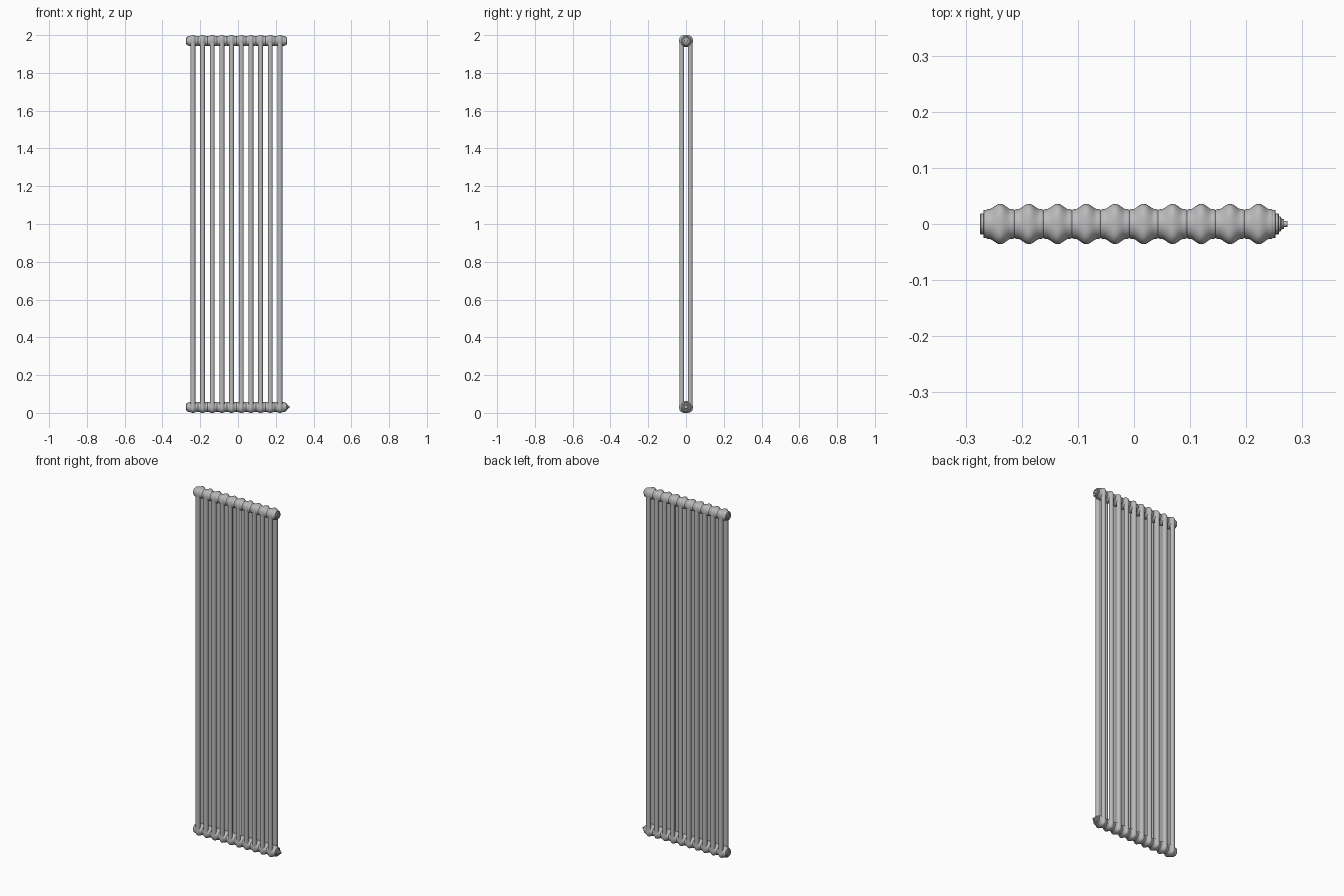
import bpy, bmesh, math
from mathutils import Matrix

cube = bpy.data.objects.get("Cube")
if cube:
    bpy.data.objects.remove(cube)

SECTIONS = 10
PITCH = 0.0512
FIRST_X = -0.2385
LAST_X = FIRST_X + PITCH * (SECTIONS - 1)
HALF = PITCH / 2
LOW, HIGH = 0.031, 1.969
HUB = 0.0265
SEG = 40

paint = bpy.data.materials.new("grey enamel")
paint.use_nodes = True
COLOUR = (0.5, 0.5, 0.51, 1)
paint.diffuse_color = COLOUR
paint.node_tree.nodes["Principled BSDF"].inputs["Base Color"].default_value = COLOUR


def make_mesh(name, bm, angle=35):
    bmesh.ops.recalc_face_normals(bm, faces=bm.faces)
    mesh = bpy.data.meshes.new(name)
    bm.to_mesh(mesh)
    bm.free()
    mesh.materials.append(paint)
    mesh.shade_smooth()
    mesh.set_sharp_from_angle(angle=math.radians(angle))
    return mesh


def place(name, mesh, loc, flip=False):
    obj = bpy.data.objects.new(name, mesh)
    obj.location = loc
    if flip:
        obj.rotation_euler.z = math.pi
    bpy.context.collection.objects.link(obj)


def loft(stations, radius, seg=SEG):
    """Closed skin along x, with radius(station, angle)."""
    bm = bmesh.new()
    rings = []
    for s in stations:
        ring = []
        for i in range(seg):
            a = math.tau * i / seg
            r = radius(s, a)
            x = s[0] if isinstance(s, tuple) else s
            ring.append(bm.verts.new((x, r * math.cos(a), r * math.sin(a))))
        rings.append(ring)
    for p, q in zip(rings, rings[1:]):
        for i in range(seg):
            j = (i + 1) % seg
            bm.faces.new((p[i], p[j], q[j], q[i]))
    bm.faces.new(rings[0])
    bm.faces.new(rings[-1])
    return bm


def head_radius(x, a):
    # round hub that swells to a rounded square over the columns
    c, s = abs(math.cos(a)), abs(math.sin(a))
    outline = ((c / 0.036) ** 2.8 + (s / 0.031) ** 2.8) ** (-1 / 2.8)
    swell = math.cos(min(abs(x) / 0.019, 1) * math.pi / 2) ** 1.6
    hub = HUB - max(0, abs(x) - 0.0242) * 1.2
    return hub + (outline - hub) * swell


def turned(name, profile, seg=SEG):
    return make_mesh(name, loft(profile, lambda s, a: s[1], seg))


# Shared shapes
steps = 20
head = make_mesh("section_head", loft([HALF * (2 * i / steps - 1) for i in range(steps + 1)],
                                      head_radius))
bm = bmesh.new()
bmesh.ops.create_cone(bm, cap_ends=True, segments=24, radius1=0.0128, radius2=0.0128,
                      depth=HIGH - LOW)
column = make_mesh("column", bm)
bush = turned("end_bush", [(-0.002, 0.025), (0.0035, 0.025), (0.0045, 0.024), (0.0045, 0.019),
                           (0.009, 0.019), (0.0105, 0.0175), (0.0105, 0.011), (0.008, 0.010)])
plug = turned("hex_plug", [(0.004, 0.009), (0.0105, 0.009)], 6)
vent = turned("vent", [(0.007, 0.014), (0.013, 0.013), (0.016, 0.009), (0.019, 0.0085),
                       (0.019, 0.005), (0.0258, 0.005)], 24)

# Ten sections, each with two columns and two heads
for n in range(SECTIONS):
    x = FIRST_X + n * PITCH
    for side, y in (("front", -0.0225), ("back", 0.0225)):
        place(f"{side}_column_{n + 1}", column, (x, y, (LOW + HIGH) / 2))
    for level, z in (("lower", LOW), ("upper", HIGH)):
        place(f"{level}_head_{n + 1}", head, (x, 0, z))

# End fittings
for level, z in (("lower", LOW), ("upper", HIGH)):
    for side, x, flip in (("right", FIRST_X - HALF, True), ("left", LAST_X + HALF, False)):
        place(f"{level}_{side}_bush", bush, (x, 0, z), flip)
        place(f"{level}_{side}_plug", plug, (x, 0, z), flip)
place("lower_left_vent", vent, (LAST_X + HALF, 0, LOW))
